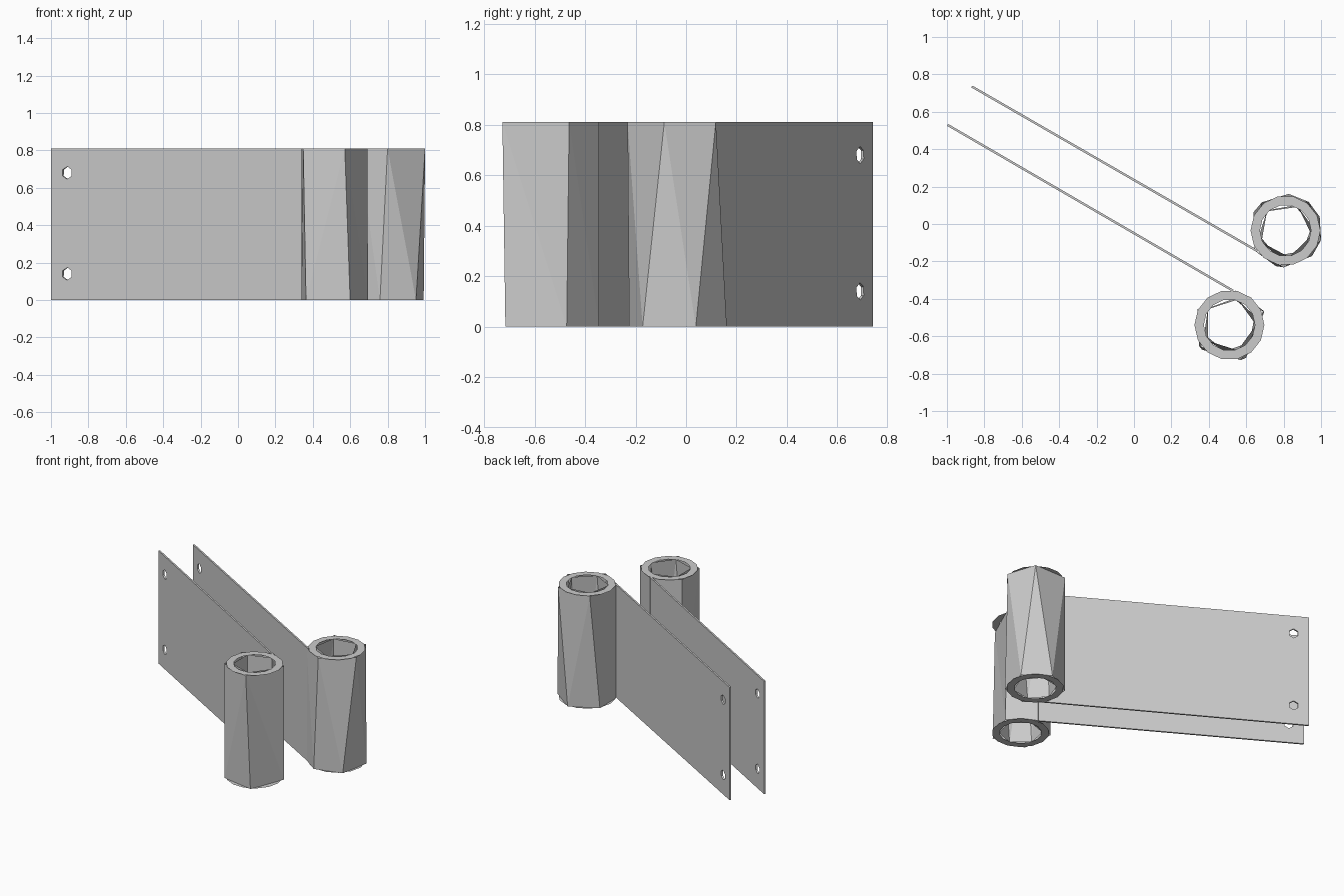
import bpy, bmesh
from math import radians, cos, sin, tau
from mathutils import Vector, Matrix

cube = bpy.data.objects.get("Cube")
if cube:
    bpy.data.objects.remove(cube, do_unlink=True)

HEIGHT = 0.81
THICK = 0.012

steel = bpy.data.materials.new("plain grey")
steel.use_nodes = True
GREY = (0.6, 0.6, 0.6, 1)
steel.diffuse_color = GREY
steel.node_tree.nodes["Principled BSDF"].inputs["Base Color"].default_value = GREY


def add_object(name, mesh):
    mesh.materials.clear()
    mesh.materials.append(steel)
    ob = bpy.data.objects.new(name, mesh)
    bpy.context.collection.objects.link(ob)
    return ob


def ring(bm, radius, angles, z):
    return [bm.verts.new((radius * cos(a), radius * sin(a), z)) for a in angles]


def twisted_wall(bm, radius, top_deg, low_deg, inward=False):
    """Triangle strip joining two rings with different corner angles."""
    tops = [radians(a) for a in top_deg]
    lows = [radians(a) for a in low_deg]
    tv = ring(bm, radius, tops, HEIGHT)
    lv = ring(bm, radius, lows, 0)
    tops.append(tops[0] + tau)
    lows.append(lows[0] + tau)
    i = j = 0
    while i < len(tv) or j < len(lv):
        t, b = tv[i % len(tv)], lv[j % len(lv)]
        if j < len(lv) and (i == len(tv) or lows[j + 1] <= tops[i + 1]):
            j += 1
            tri = [b, lv[j % len(lv)], t]
        else:
            i += 1
            tri = [b, tv[i % len(tv)], t]
        bm.faces.new(tri[::-1] if inward else tri)


def end_cap(bm, outer, inner, z, sides=14):
    angles = [tau * k / sides for k in range(sides)]
    o, n = ring(bm, outer, angles, z), ring(bm, inner, angles, z)
    for k in range(sides):
        m = (k + 1) % sides
        quad = [o[k], o[m], n[m], n[k]]
        bm.faces.new(quad if z > 0 else quad[::-1])


def tube(name, centre, top_deg, low_deg, bore_turn):
    bm = bmesh.new()
    twisted_wall(bm, 0.197, top_deg, low_deg)
    bore_top = [bore_turn + 72 * k for k in range(5)]
    bore_low = [bore_turn + 20 + 60 * k for k in range(6)]
    twisted_wall(bm, 0.143, bore_top, bore_low, inward=True)
    for z in (0, HEIGHT):
        end_cap(bm, 0.187, 0.137, z)
    mesh = bpy.data.meshes.new(name)
    bm.to_mesh(mesh)
    bm.free()
    add_object(name, mesh).location = (*centre, 0)


def plate(name, start, end):
    """Thin upright sheet with two screw holes near its free end."""
    start, end = Vector((*start, 0)), Vector((*end, 0))
    length = (end - start).length
    along = (end - start).normalized()
    outlines = [[(0, 0), (length, 0), (length, HEIGHT), (0, HEIGHT)]]
    for z in (0.14, 0.68):
        outlines.append([(0.1 + 0.032 * cos(tau * k / 6 + 0.5),
                          z + 0.034 * sin(tau * k / 6 + 0.5)) for k in range(6)])
    curve = bpy.data.curves.new(name + "_outline", "CURVE")
    curve.dimensions = "2D"
    curve.fill_mode = "BOTH"
    curve.extrude = THICK / 2
    for pts in outlines:
        spline = curve.splines.new("POLY")
        spline.points.add(len(pts) - 1)
        for p, (x, y) in zip(spline.points, pts):
            p.co = (x, y, 0, 1)
        spline.use_cyclic_u = True
    helper = bpy.data.objects.new(name + "_helper", curve)
    bpy.context.collection.objects.link(helper)
    bpy.context.view_layer.update()
    mesh = bpy.data.meshes.new_from_object(
        helper.evaluated_get(bpy.context.evaluated_depsgraph_get()))
    bpy.data.objects.remove(helper, do_unlink=True)
    up = Vector((0, 0, 1))
    frame = Matrix((along, up, along.cross(up))).transposed().to_4x4()
    frame.translation = start
    mesh.transform(frame)
    mesh.name = name
    for poly in mesh.polygons:
        poly.use_smooth = False
    add_object(name, mesh)


# Two parallel hinge leaves
plate("front_leaf", (-0.997, 0.53), (0.53, -0.357))
plate("back_leaf", (-0.867, 0.735), (0.66, -0.145))

# Knuckle tubes, one on the outer end of each leaf
tube("front_knuckle", (0.51, -0.54),
     [-72, 23, 85, 150, 215], [-63, 20, 85, 150, 222], 0)
tube("back_knuckle", (0.81, -0.035),
     [-93, -15, 51, 130, 213], [-105, -44, 22, 85, 150, 213], -10)
